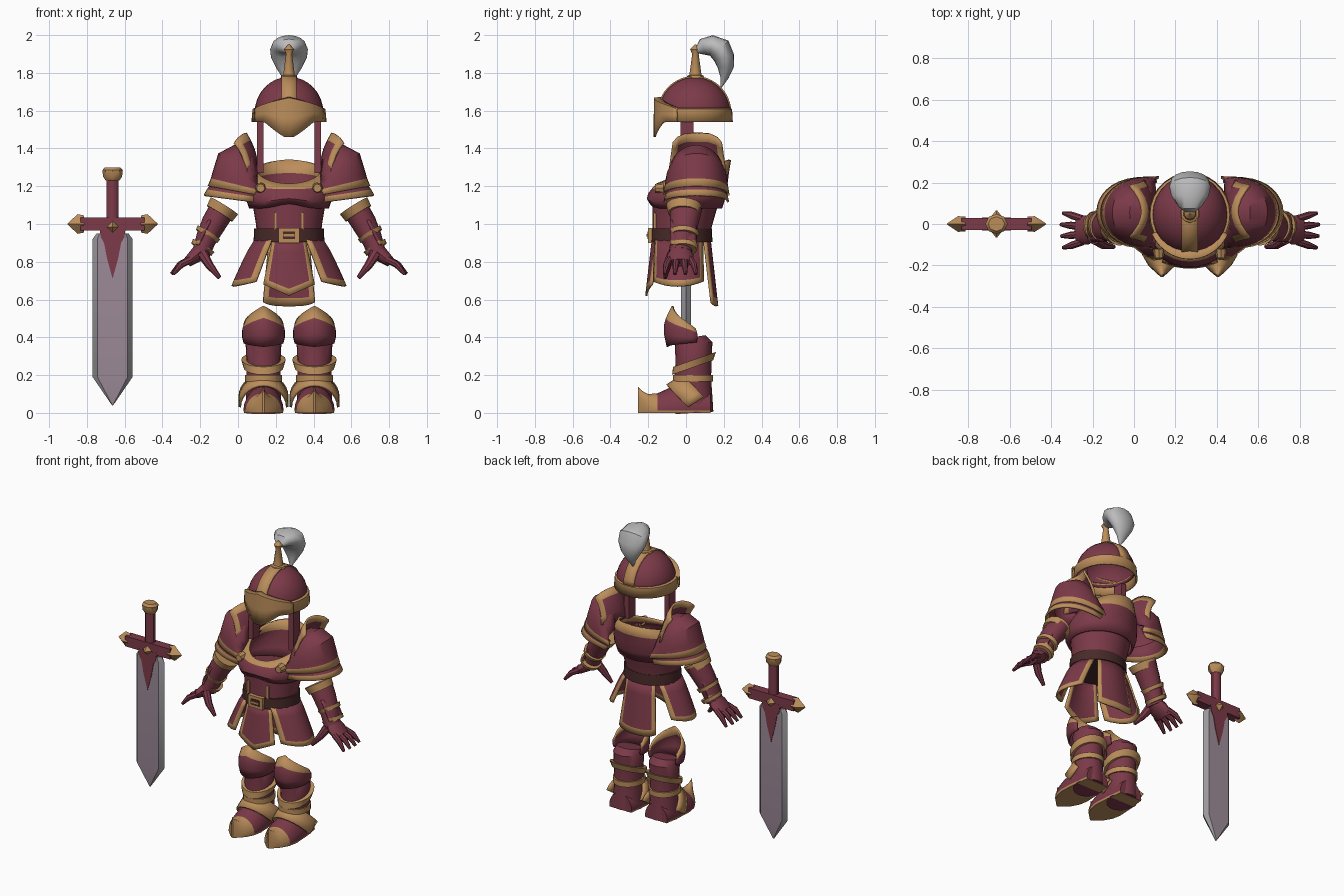
import bpy, bmesh
from math import sin, cos, pi, radians
from mathutils import Vector

cube = bpy.data.objects.get("Cube")
if cube:
    bpy.data.objects.remove(cube)

COLOURS = {"maroon": (0.20, 0.042, 0.065), "gold": (0.50, 0.27, 0.105), "plume grey": (0.50, 0.50, 0.51),
           "dark leather": (0.065, 0.023, 0.022), "blade steel": (0.33, 0.32, 0.34), "blade mauve": (0.34, 0.26, 0.32)}
MATS = {}
for key, rgb in COLOURS.items():
    m = MATS[key] = bpy.data.materials.new(key)
    m.use_nodes = True
    m.diffuse_color = (*rgb, 1)
    m.node_tree.nodes["Principled BSDF"].inputs["Base Color"].default_value = (*rgb, 1)
BODY, SWORD = 0.27, -0.664


def build(name, verts, faces, cols, mirror=False, shift=BODY, thick=0):
    for s in ((1, -1) if mirror else (1,)):
        label = ("left_" if s > 0 else "right_") + name if mirror else name
        mesh = bpy.data.meshes.new(label)
        mesh.from_pydata([(s * x + shift, y, z) for x, y, z in verts], [], faces)
        used = sorted(set(cols))
        for c in used:
            mesh.materials.append(MATS[c])
        for p, c in zip(mesh.polygons, cols):
            p.material_index = used.index(c)
        bm = bmesh.new()
        bm.from_mesh(mesh)
        bmesh.ops.remove_doubles(bm, verts=bm.verts, dist=0.0005)
        bmesh.ops.recalc_face_normals(bm, faces=bm.faces)
        bm.to_mesh(mesh)
        bm.free()
        ob = bpy.data.objects.new(label, mesh)
        bpy.context.collection.objects.link(ob)
        bpy.ops.object.select_all(action='DESELECT')
        ob.select_set(True)
        bpy.context.view_layer.objects.active = ob
        bpy.ops.object.shade_smooth_by_angle(angle=radians(38))
        if thick:
            mod = ob.modifiers.new("thickness", 'SOLIDIFY')
            mod.thickness, mod.offset = thick, 0


def surface(name, f, us, vs, col, wrap=False, caps=False, **kw):
    """Grid of points f(u, v); col(u, v) picks each face's colour."""
    n, k = len(us), len(vs)
    verts = [f(u, v) for v in vs for u in us]
    faces, cols = [], []
    for j in range(k - 1):
        for i in range(n if wrap else n - 1):
            a, b = j * n + i, j * n + (i + 1) % n
            faces.append((a, b, b + n, a + n))
            mid = us[i] + (us[1] - us[0]) / 2 if wrap else (us[i] + us[i + 1]) / 2
            cols.append(col(mid, (vs[j] + vs[j + 1]) / 2))
    if caps:
        faces += [tuple(range(n)), tuple(range((k - 1) * n, k * n))]
        cols += [cols[0], cols[-1]]
    build(name, verts, faces, cols, **kw)


def loft(name, rings, cols, n=16, side=(0, 1, 0), axis=None, caps=True, **kw):
    """Elliptical rings (x, y, z, radius along side, other radius)."""
    pts, s0 = [Vector(r[:3]) for r in rings], Vector(side)

    def f(u, v):
        t = Vector(axis) if axis else pts[min(v + 1, len(pts) - 1)] - pts[max(v - 1, 0)]
        t.normalize()
        s = (s0 - t * s0.dot(t)).normalized()
        return pts[v] + s * rings[v][3] * cos(u) + t.cross(s) * rings[v][4] * sin(u)
    pick = (lambda u, v: cols) if isinstance(cols, str) else (lambda u, v: cols[int(v)])
    surface(name, f, turn(n), list(range(len(rings))), pick, wrap=True, caps=caps, **kw)


def prism(name, pts, y0, y1, col, **kw):
    n = len(pts)
    verts = [(x, y, z) for y in (y0, y1) for x, z in pts]
    faces = [tuple(range(n)), tuple(range(n, 2 * n))]
    faces += [(i, (i + 1) % n, (i + 1) % n + n, i + n) for i in range(n)]
    build(name, verts, faces, [col] * len(faces), **kw)


def box(name, x0, x1, y0, y1, z0, z1, col, **kw):
    prism(name, [(x0, z0), (x1, z0), (x1, z1), (x0, z1)], y0, y1, col, **kw)


def turn(n):
    return [2 * pi * i / n for i in range(n)]


def span(a, b, n):
    return [a + (b - a) * i / n for i in range(n + 1)]


def lerp(a, b, t):
    return a + (b - a) * t


def maroon(u, v):
    return "maroon"


def gold(u, v):
    return "gold"


TRIM = [-1, -0.82, -0.5, -0.2, 0, 0.2, 0.5, 0.82, 1]

# helmet: dome, rim, crest strip, beaked visor, spike, plume, cheek straps
surface("helmet_dome", lambda u, v: (0.178 * cos(u) * cos(v), 0.045 + 0.188 * sin(u) * cos(v), 1.59 + 0.185 * sin(v)),
        turn(28), span(0, pi / 2, 8), maroon, wrap=True, thick=0.008)
loft("helmet_rim", [(0, 0.045, 1.54, 0.197, 0.193), (0, 0.045, 1.605, 0.194, 0.188), (0, 0.045, 1.612, 0.178, 0.172)],
     "gold", n=28, caps=False, thick=0.012)
surface("crest_strip", lambda u, v: (0.04 * u, 0.045 - 0.191 * cos(v), 1.59 + 0.19 * sin(v)),
        [-1, 0, 1], span(0.1, pi - 0.1, 18), gold, thick=0.008)


def visor(u, v):
    a, r = u * radians(64), (1, 1, 1, 0.82)[v]
    low = 1.54 - 0.08 * max(0, min(1, (0.62 - abs(u)) / 0.5))
    top = 1.605 + 0.06 * (1 - abs(u)) ** 0.8
    z = (low, lerp(low, top, 0.5), top, top + 0.004)[v]
    return 0.2 * sin(a) * r, 0.045 - 0.211 * cos(a) * r, z


surface("visor_beak", visor, span(-1, 1, 20), [0, 1, 2, 3], gold, thick=0.01)
loft("helmet_spike", [(0, 0.05, 1.76, 0.05, 0.05), (0, 0.05, 1.785, 0.043, 0.043), (0, 0.05, 1.79, 0.032, 0.032),
                      (0, 0.05, 1.9, 0.017, 0.017), (0, 0.05, 1.925, 0.028, 0.028), (0, 0.05, 1.95, 0.004, 0.004)], "gold", n=10)
loft("plume", [(0, 0.058, 1.915, 0.02, 0.015), (0, 0.09, 1.937, 0.06, 0.045), (0, 0.135, 1.945, 0.09, 0.055),
               (0, 0.18, 1.925, 0.1, 0.064), (0, 0.202, 1.88, 0.095, 0.055), (0, 0.21, 1.83, 0.07, 0.043),
               (0, 0.203, 1.775, 0.035, 0.022), (0, 0.185, 1.722, 0.003, 0.003)], "plume grey", side=(1, 0, 0))
box("cheek_strap", 0.135, 0.17, -0.03, 0.04, 1.27, 1.57, "maroon", mirror=True)

# torso: abdomen, then breastplate with a gold neckline that rises towards the back
loft("abdomen", [(0, -0.025, 0.92, 0.152, 0.168), (0, -0.02, 1.0, 0.157, 0.175), (0, -0.005, 1.12, 0.175, 0.195)],
     "maroon", n=28, side=(0, 1, 0))


def breastplate(u, v):
    back = sin(u)
    top = 1.28 + 0.06 * back - (0.0 if back > 0 else 0.01 * back * back)
    low = 1.085 + 0.025 * max(0, -back) ** 12
    rx, ry, cy, t = ((0.205, 0.185, 0, 0), (0.222, 0.203, 0.002, 0.25), (0.222, 0.203, 0.01, 0.5),
                     (0.207, 0.198, 0.022, 0.72), (0.165, 0.192, 0.04, 1))[v]
    return rx * cos(u), cy + ry * back, lerp(low, top, t)


surface("breastplate", breastplate, turn(32), list(range(5)), lambda u, v: "gold" if v > 3 else "maroon", wrap=True, thick=0.014)
loft("chest_stud", [(0.15, -0.12, 1.19, 0.03, 0.03), (0.15, -0.165, 1.19, 0.022, 0.022)], "gold", n=8, side=(1, 0, 0), mirror=True)
box("abdomen_strip", 0.065, 0.08, -0.172, -0.15, 0.97, 1.06, "gold", mirror=True)
loft("belt", [(0, -0.025, 0.905, 0.165, 0.188), (0, -0.025, 0.975, 0.162, 0.184)], "dark leather", n=28)
box("buckle", -0.055, 0.055, -0.2, -0.17, 0.9, 0.98, "gold")
box("buckle_opening", -0.033, 0.033, -0.204, -0.18, 0.92, 0.96, "dark leather")
box("buckle_prong", -0.03, 0.03, -0.208, -0.18, 0.934, 0.946, "gold")


# skirt panels with gold borders
def edged(u, v):
    return "gold" if abs(u) > 0.82 or v > 0.88 else "maroon"


DROP = [0, 0.25, 0.5, 0.75, 0.88, 1]
surface("front_skirt", lambda u, v: (u * (0.085 + 0.05 * v), -0.175 - 0.035 * v + 0.03 * u * u,
                                     0.92 - v * (0.24 + 0.06 * (1 - abs(u)))), TRIM, DROP, edged, thick=0.012)
surface("back_skirt", lambda u, v: (u * (0.105 + 0.032 * v), 0.125 + 0.04 * v - 0.03 * u * u,
                                    0.92 - v * (0.355 - 0.02 * u ** 4)), TRIM, DROP, edged, thick=0.012)


def side_skirt(u, v):
    a = radians(-6 + 54 * u * (1 - 0.1 * v))
    return (0.175 + 0.125 * v ** 0.85) * cos(a), -0.028 + (0.155 + 0.02 * v) * sin(a), 0.92 - v * (0.25 - 0.025 * u * u)


surface("side_skirt", side_skirt, TRIM, DROP, edged, thick=0.012, mirror=True)


# shoulder armour: arched rows given as (base x, base z, apex x, apex z, depth)
def arch(rows):
    def f(u, v):
        bx, bz, ax, az, d = rows[v]
        s = sin(pi * u) ** 0.75
        return lerp(bx, ax, s), 0.055 - d * cos(pi * u), lerp(bz, az, s)
    return f


DOME = [(0.17, 1.24, 0.18, 1.35, 0.09), (0.17, 1.22, 0.215, 1.395, 0.12), (0.17, 1.21, 0.29, 1.412, 0.145),
        (0.17, 1.2, 0.37, 1.37, 0.158), (0.165, 1.19, 0.4, 1.27, 0.163), (0.16, 1.18, 0.408, 1.24, 0.165),
        (0.15, 1.15, 0.425, 1.2, 0.17)]
LAME = [(0.16, 1.18, 0.385, 1.24, 0.15), (0.17, 1.14, 0.43, 1.18, 0.162), (0.185, 1.115, 0.447, 1.15, 0.168)]
for part, rows in (("pauldron", DOME), ("pauldron_lame", LAME)):
    last = len(rows) - 2
    surface(part, arch(rows), span(0, 1, 18), list(range(len(rows))),
            lambda u, v: "gold" if v > last else "maroon", thick=0.012, mirror=True)
surface("neck_guard", lambda u, v: (0.165 + 0.065 * v * v + 0.06 * u * u, 0.06 + u * (0.15 - 0.025 * v),
                                    1.27 + v * (0.21 - 0.05 * u ** 4)),
        TRIM, [0, 0.3, 0.6, 0.8, 1], lambda u, v: "gold" if v > 0.8 or abs(u) > 0.82 else "maroon", thick=0.014, mirror=True)

# forearms with gold bands
ARM = (0.53, -0.06, -0.85)
loft("forearm", [(0.352, 0, 1.08, 0.085, 0.07), (0.4, -0.01, 1.0, 0.075, 0.066), (0.44, -0.02, 0.92, 0.062, 0.056),
                 (0.465, -0.03, 0.85, 0.06, 0.05)], "maroon", axis=ARM, mirror=True)
for part, x, z, r in (("elbow_band", 0.355, 1.075, 0.085), ("cuff_band", 0.43, 0.945, 0.071), ("wrist_band", 0.458, 0.875, 0.067)):
    h = 0.024 if part == "elbow_band" else 0.012
    loft(part, [(x - h * 0.53, -0.01, z + h * 0.85, r * 1.12, r), (x + h * 0.53, -0.01, z - h * 0.85, r, r * 0.93)],
         "gold", axis=ARM, mirror=True)
surface("arm_guard", lambda u, v: (0.412 + 0.065 * v + 0.022 * cos(u * 1.5), -0.015 + 0.07 * sin(u * 1.3), 1.02 - 0.13 * v),
        span(-1, 1, 6), [0, 0.3, 0.7, 0.85, 1], lambda u, v: "gold" if v > 0.85 else "maroon", thick=0.012, mirror=True)

# hands: palm, four fanned fingers, thumb
loft("palm", [(0.455, -0.03, 0.87, 0.045, 0.04), (0.49, -0.03, 0.835, 0.07, 0.04), (0.54, -0.03, 0.795, 0.07, 0.026)],
     "maroon", n=12, mirror=True)
for i in range(4):
    y, reach = 0.025 - 0.037 * i, (0.92, 1.03, 1.0, 0.92)[i]
    tip = lerp(-0.03, y, 1.5)
    loft(f"finger_{i + 1}", [(0.52, y, 0.812, 0.018, 0.02), (0.52 + 0.055 * reach, lerp(y, tip, 0.6), 0.785, 0.018, 0.018),
                             (0.52 + 0.1 * reach, tip, 0.735, 0.009, 0.009)], "maroon", n=8, mirror=True)
loft("thumb", [(0.46, -0.075, 0.845, 0.024, 0.03), (0.42, -0.1, 0.78, 0.022, 0.022), (0.367, -0.11, 0.715, 0.01, 0.011)],
     "maroon", n=8, mirror=True)

# legs
LEG = 0.135


def knee(u, v):
    a = u * radians(105)
    top = 0.445 + 0.12 * (1 - abs(u)) ** 0.9
    low = 0.375 - 0.025 * (1 - abs(u))
    r = (0.9, 1, 1, 0.93, 0.7)[v]
    return LEG + 0.107 * sin(a) * (0.94, 1, 1, 1, 0.93)[v], 0.025 - 0.135 * r * cos(a), lerp(low, top, (0, 0.3, 0.55, 0.7, 1)[v])


surface("knee_plate", knee, span(-1, 1, 16), list(range(5)), lambda u, v: "gold" if v > 3 else "maroon", thick=0.012, mirror=True)
loft("shin", [(LEG, 0.035, 0.4, 0.07, 0.08), (LEG, 0.04, 0.37, 0.1, 0.095), (LEG, 0.04, 0.27, 0.095, 0.09),
              (LEG, 0.035, 0.18, 0.098, 0.09), (LEG, 0.04, 0.08, 0.1, 0.092), (LEG, 0.045, 0, 0.1, 0.095)],
     "maroon", n=20, mirror=True)
loft("shin_band", [(LEG, 0.045, 0.283, 0.12, 0.118), (LEG, 0.035, 0.24, 0.115, 0.106)], "gold", n=20, axis=(0, -0.35, 1), mirror=True)
loft("ankle_band", [(LEG, 0.037, 0.2, 0.107, 0.098), (LEG, 0.037, 0.165, 0.107, 0.098)], "gold", n=20, mirror=True)

# boots with upturned gold toes and gold soles: (y, half width, height)
FOOT = [(0.13, 0.085, 0.11), (0.02, 0.1, 0.16), (-0.09, 0.107, 0.13), (-0.15, 0.095, 0.1), (-0.2, 0.066, 0.095),
        (-0.235, 0.03, 0.115), (-0.255, 0.006, 0.14)]


def foot(u, v):
    y, w, h = FOOT[v]
    return LEG + w * cos(u), y, 0.012 + h * max(0, sin(u)) * 0.92 if sin(u) > -0.01 else 0


surface("boot", foot, turn(20), list(range(len(FOOT))), lambda u, v: "gold" if v > 3 or u > pi else "maroon",
        wrap=True, caps=True, mirror=True)
surface("instep_guard", lambda u, v: (LEG + 0.126 * cos(u), lerp(0.01, -0.1, sin(u)) + v * 0.085, 0.03 + 0.115 * sin(u) + 0.055 * v),
        span(0, pi, 14), [0, 0.5, 1], gold, thick=0.014, mirror=True)

# sword
BLADE = [(0.95, 0.085, 0.07), (0.92, 0.106, 0.08), (0.19, 0.106, 0.08), (0.04, 0.003, 0.001)]


def blade(u, v):
    z, w, flat = BLADE[v]
    x = (-w, -flat, flat, w, flat, -flat)[u]
    return x, (0, -0.027, -0.027, 0, 0.027, 0.027)[u] * (0.2 if v == 3 else 1), z


surface("sword_blade", blade, list(range(6)), list(range(4)), lambda u, v: "blade mauve" if int(u) in (1, 4) else "blade steel",
        wrap=True, caps=True, shift=SWORD)
prism("blade_spike", [(-0.07, 0.98), (-0.062, 0.93), (-0.045, 0.9), (-0.03, 0.82), (0, 0.71), (0.03, 0.82), (0.045, 0.9),
                      (0.062, 0.93), (0.07, 0.98)], -0.031, 0.031, "maroon", shift=SWORD)
box("sword_guard", -0.17, 0.17, -0.03, 0.03, 0.965, 1.035, "maroon", shift=SWORD)
loft("guard_tip", [(0.15, 0, 1, 0.035, 0.045), (0.185, 0, 1, 0.038, 0.052), (0.238, 0, 1, 0.003, 0.003)], "gold", n=4, mirror=True, shift=SWORD)
loft("guard_gem", [(0, -0.065, 0.985, 0.003, 0.003), (0, 0, 0.985, 0.055, 0.055), (0, 0.065, 0.985, 0.003, 0.003)],
     "gold", n=4, side=(1, 0, 0), shift=SWORD)
loft("sword_grip", [(0, 0, 1.02, 0.03, 0.034), (0, 0, 1.24, 0.03, 0.034)], "maroon", n=10, shift=SWORD)
loft("sword_pommel", [(0, 0, 1.23, 0.03, 0.036), (0, 0, 1.25, 0.045, 0.05), (0, 0, 1.285, 0.048, 0.054), (0, 0, 1.3, 0.035, 0.04)],
     "gold", n=8, shift=SWORD)
